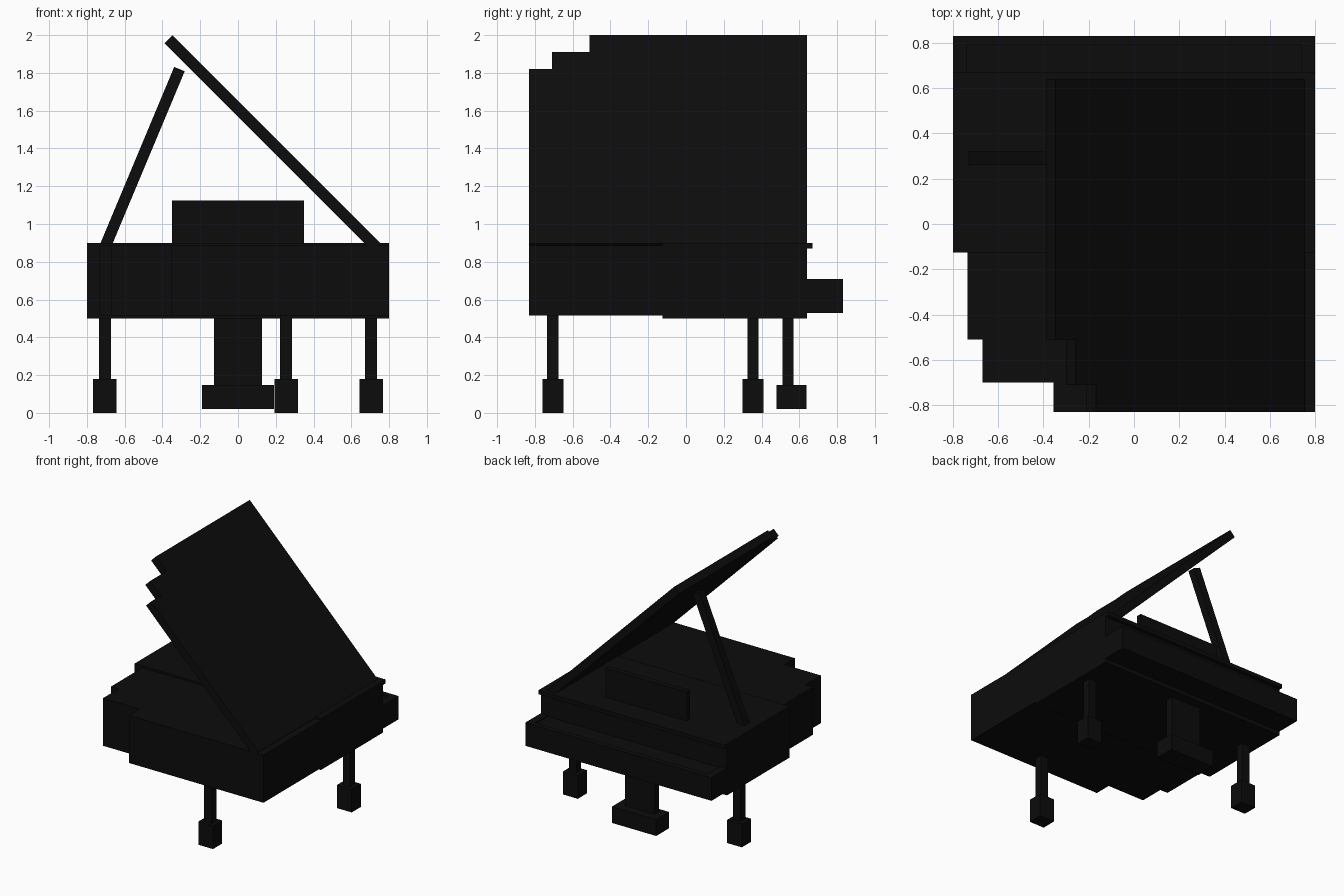
import bpy, bmesh, math
from mathutils import Vector

if "Cube" in bpy.data.objects:
    bpy.data.objects.remove(bpy.data.objects["Cube"])

black = bpy.data.materials.new("black lacquer")
black.diffuse_color = (0.0037, 0.0037, 0.0037, 1)
black.use_nodes = True
black.node_tree.nodes["Principled BSDF"].inputs["Base Color"].default_value = black.diffuse_color


def prism(name, outline, origin, u, v, w):
    """Extrude a 2D outline lying on axes u, v along the vector w."""
    o, u, v, w = map(Vector, (origin, u, v, w))
    bm = bmesh.new()
    face = bm.faces.new([bm.verts.new(o + u * a + v * b) for a, b in outline])
    top = bmesh.ops.extrude_face_region(bm, geom=[face])
    bmesh.ops.translate(bm, vec=w, verts=[g for g in top["geom"] if isinstance(g, bmesh.types.BMVert)])
    bmesh.ops.recalc_face_normals(bm, faces=bm.faces)
    mesh = bpy.data.meshes.new(name)
    bm.to_mesh(mesh)
    bm.free()
    mesh.materials.append(black)
    obj = bpy.data.objects.new(name, mesh)
    bpy.context.collection.objects.link(obj)
    return obj


def box(name, x0, x1, y0, y1, z0, z1):
    return prism(name, [(x0, y0), (x1, y0), (x1, y1), (x0, y1)],
                 (0, 0, z0), (1, 0, 0), (0, 1, 0), (0, 0, z1 - z0))


# stepped case: curved side in blocks, wide section towards the keyboard
tail = [(0.8, -0.83), (0.8, -0.125), (-0.735, -0.125), (-0.735, -0.51),
        (-0.67, -0.51), (-0.67, -0.70), (-0.355, -0.70), (-0.355, -0.83)]
prism("case_tail", tail, (0, 0, 0.515), (1, 0, 0), (0, 1, 0), (0, 0, 0.37))
box("case_body", -0.8, 0.8, -0.125, 0.64, 0.50, 0.87)
box("case_top_panel", -0.8, 0.8, -0.125, 0.67, 0.87, 0.90)

# keyboard shelf with cheeks, rail and keys
box("key_bed", -0.8, 0.8, 0.64, 0.83, 0.53, 0.685)
box("key_rail", -0.8, 0.8, 0.79, 0.83, 0.685, 0.71)
box("keys", -0.74, 0.74, 0.64, 0.79, 0.685, 0.70)
for side, x in (("left", -0.8), ("right", 0.74)):
    box("key_cheek_" + side, x, x + 0.06, 0.64, 0.79, 0.685, 0.71)

# music stand
box("music_stand", -0.35, 0.35, 0.45, 0.49, 0.90, 1.125)

# raised lid: stepped outline along the slope, thickness below it
s = math.sqrt(0.5)
lid = [(0.0, 0.64), (0.0, -0.51), (0.127, -0.51), (0.127, -0.71),
       (0.255, -0.71), (0.255, -0.83), (1.56, -0.83), (1.56, 0.64)]
prism("lid", lid, (-0.347, 0, 2.0), (s, 0, -s), (0, 1, 0), (-0.06 * s, 0, -0.06 * s))

# lid prop
along = (Vector((-0.695, 0, 0.90)) - Vector((-0.31, 0, 1.82))).normalized()
across = Vector((-along.z, 0, along.x))
prism("lid_prop", [(0, -0.03), (1.1, -0.03), (1.1, 0.03), (0, 0.03)],
      (-0.31, 0.26, 1.82), along, across, (0, 0.06, 0))

# three legs with block feet
for name, x, y in (("left", -0.705, 0.355), ("right", 0.705, 0.355), ("tail", 0.255, -0.705)):
    box("leg_" + name, x - 0.032, x + 0.032, y - 0.03, y + 0.03, 0.17, 0.53)
    box("foot_" + name, x - 0.063, x + 0.063, y - 0.056, y + 0.056, 0.0, 0.18)

# pedal support
box("pedal_post", -0.127, 0.127, 0.51, 0.57, 0.14, 0.51)
box("pedal_box", -0.19, 0.19, 0.48, 0.637, 0.02, 0.147)
